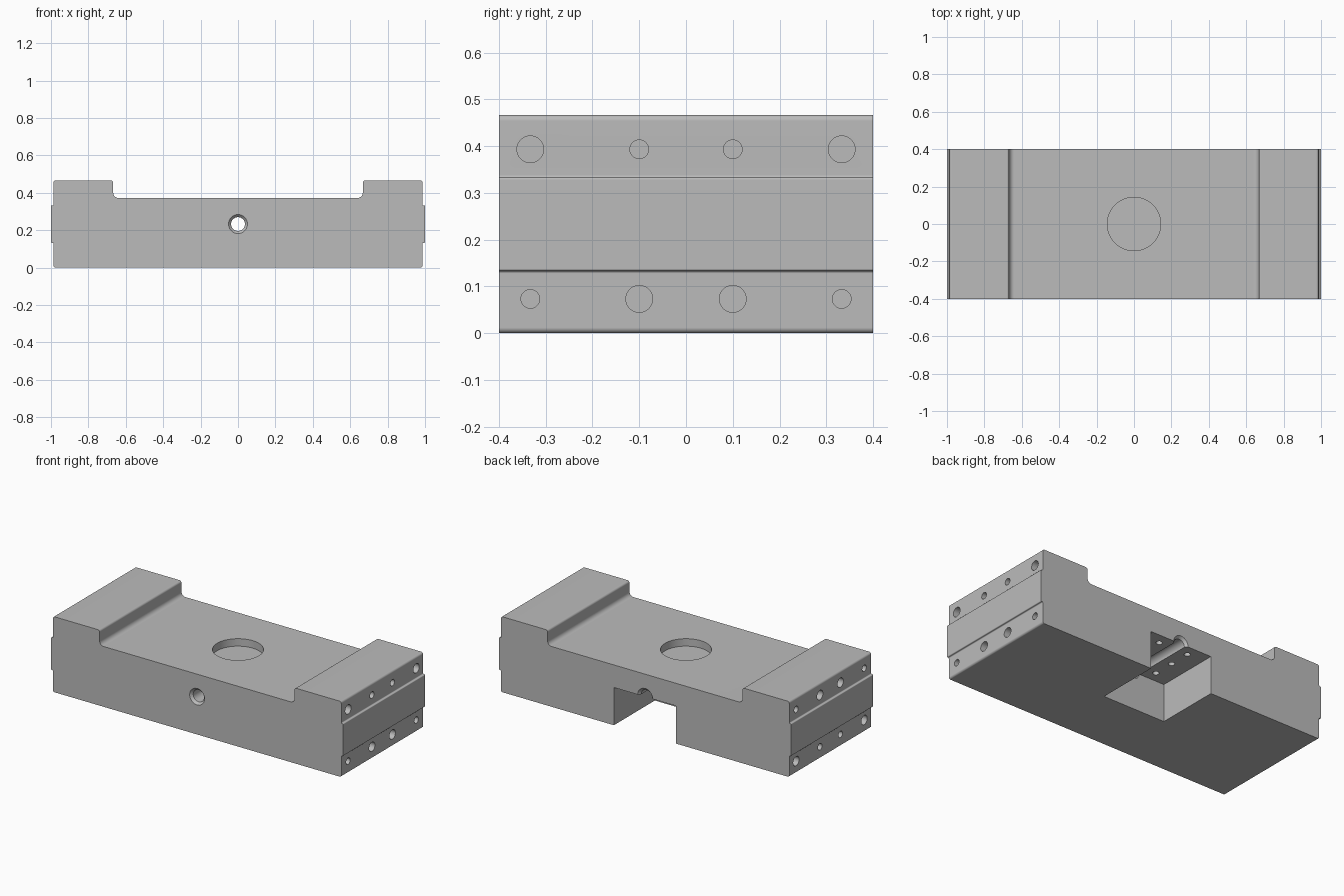
import bpy, bmesh, math
from mathutils import Vector, Matrix

cube = bpy.data.objects.get("Cube")
if cube:
    bpy.data.objects.remove(cube, do_unlink=True)

HALF_DEPTH = 0.4
MID_Z = 0.2333

steel = bpy.data.materials.new("plain grey")
steel.use_nodes = True
grey = (0.5, 0.5, 0.5, 1)
steel.diffuse_color = grey
steel.node_tree.nodes["Principled BSDF"].inputs["Base Color"].default_value = grey


def make_object(name, bm):
    bmesh.ops.recalc_face_normals(bm, faces=bm.faces[:])
    mesh = bpy.data.meshes.new(name)
    bm.to_mesh(mesh)
    bm.free()
    mesh.materials.append(steel)
    obj = bpy.data.objects.new(name, mesh)
    bpy.context.collection.objects.link(obj)
    return obj


def rounded(corners, steps=6):
    """Replace each square (x, z, radius) corner by an arc."""
    pts = [Vector(c[:2]) for c in corners]
    out = []
    for i, p in enumerate(pts):
        r = corners[i][2]
        a = (pts[i - 1] - p).normalized()
        b = (pts[(i + 1) % len(pts)] - p).normalized()
        centre = p + r * (a + b)
        for k in range(steps + 1):
            t = math.pi / 2 * k / steps
            out.append(centre - r * (b * math.cos(t) + a * math.sin(t)))
    return out


def add_lathe(bm, start, direction, profile, segments=32):
    """Closed round solid from (distance, radius) pairs along a direction."""
    turn = Vector(direction).to_track_quat('Z', 'Y').to_matrix().to_4x4()
    place = Matrix.Translation(start) @ turn
    rings = []
    for dist, r in profile:
        angles = [2 * math.pi * (k + 0.5) / segments for k in range(segments)]
        rings.append([bm.verts.new(place @ Vector((r * math.cos(t), r * math.sin(t), dist)))
                      for t in angles])
    for low, high in zip(rings, rings[1:]):
        for k in range(segments):
            n = (k + 1) % segments
            bm.faces.new((low[k], low[n], high[n], high[k]))
    bm.faces.new(rings[0][::-1])
    bm.faces.new(rings[-1])


# Main block: a mirrored cross-section with raised ends and side ridges
half = [(0.987, 0, 0.012), (0.987, 0.133, 0.005), (1, 0.133, 0.005),
        (1, 0.333, 0.005), (0.987, 0.333, 0.005), (0.987, 0.467, 0.013),
        (0.667, 0.467, 0.013), (0.667, 0.373, 0.027)]
section = rounded(half + [(-x, z, r) for x, z, r in reversed(half)])
bm = bmesh.new()
face = bm.faces.new([bm.verts.new((p.x, -HALF_DEPTH, p.y)) for p in section])
grown = bmesh.ops.extrude_face_region(bm, geom=[face])
moved = [v for v in grown["geom"] if isinstance(v, bmesh.types.BMVert)]
bmesh.ops.translate(bm, verts=moved, vec=(0, 2 * HALF_DEPTH, 0))
block = make_object("base_block", bm)

# Rear notch, open at the back and the bottom
bm = bmesh.new()
bmesh.ops.create_cube(bm, size=1)
bmesh.ops.scale(bm, verts=bm.verts, vec=(0.4267, 0.5, MID_Z + 0.1))
bmesh.ops.translate(bm, verts=bm.verts, vec=(0, 0.25, (MID_Z - 0.1) / 2))
cutters = [make_object("notch_cutter", bm)]

# Through bore with a chamfer at each mouth
bm = bmesh.new()
chamfer = [(0, 0.065), (0.03, 0.037)]
length = 2 * HALF_DEPTH + 0.03
add_lathe(bm, (0, -HALF_DEPTH - 0.015, MID_Z), (0, 1, 0),
          chamfer + [(length - d, r) for d, r in reversed(chamfer)])
cutters.append(make_object("bore_cutter", bm))

# Blind holes: end faces, notch ceiling and the wide top pocket
bm = bmesh.new()
BIG, SMALL = 0.0287, 0.02
for side in (-1, 1):
    for y in (-0.333, -0.1, 0.1, 0.333):
        for z in (0.0733, 0.3933):
            outer, upper = abs(y) > 0.2, z > MID_Z
            big = (outer == upper) == (side > 0)
            add_lathe(bm, (side * 1.05, y, z), (-side, 0, 0),
                      [(0, BIG if big else SMALL), (0.16, BIG if big else SMALL)])
    for y in (0.067, 0.2, 0.333):
        add_lathe(bm, (side * 0.1, y, MID_Z - 0.05), (0, 0, 1),
                  [(0, 0.018), (0.11, 0.018)], 24)
add_lathe(bm, (0, 0, 0.45), (0, 0, -1), [(0, 0.143), (0.45 - 0.3267, 0.143)], 64)
cutters.append(make_object("hole_cutter", bm))

# Cut everything out of the block and discard the cutters
for cutter in cutters:
    cutter.hide_render = True
    cut = block.modifiers.new(cutter.name, 'BOOLEAN')
    cut.operation = 'DIFFERENCE'
    cut.solver = 'EXACT'
    cut.object = cutter
graph = bpy.context.evaluated_depsgraph_get()
result = bpy.data.meshes.new_from_object(block.evaluated_get(graph))
block.modifiers.clear()
block.data = result
result.materials.clear()
result.materials.append(steel)
result.polygons.foreach_set("material_index", [0] * len(result.polygons))
for cutter in cutters:
    bpy.data.objects.remove(cutter, do_unlink=True)

# Smooth rounds, crisp edges
bpy.ops.object.select_all(action='DESELECT')
block.select_set(True)
bpy.context.view_layer.objects.active = block
bpy.ops.object.shade_smooth_by_angle(angle=math.radians(30))
weighted = block.modifiers.new("even_shading", 'WEIGHTED_NORMAL')
weighted.keep_sharp = True
